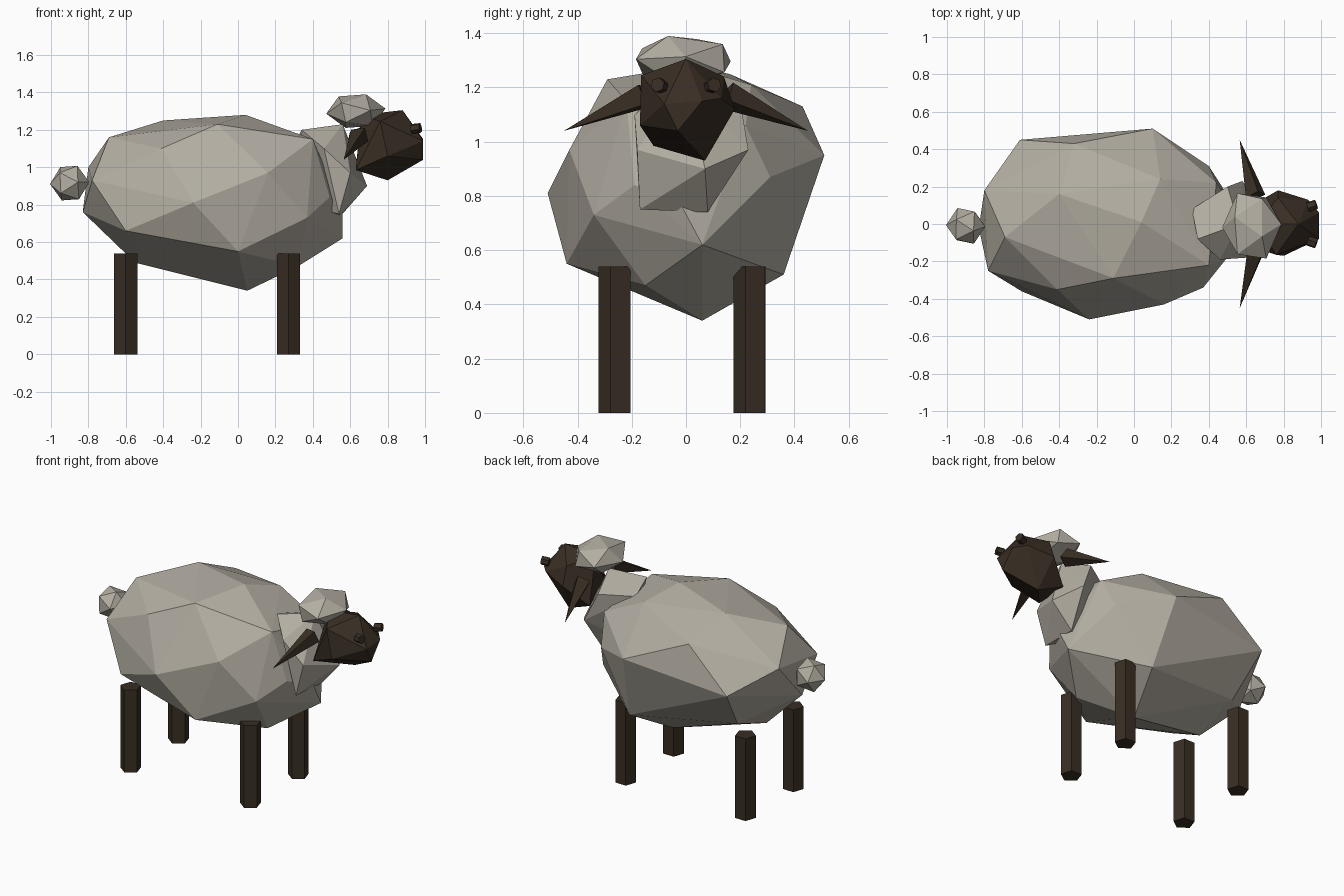
import bpy
import bmesh
import math
from mathutils import Vector, Euler, Matrix

default = bpy.data.objects.get("Cube")
if default:
    bpy.data.objects.remove(default, do_unlink=True)


def make_material(name, colour):
    mat = bpy.data.materials.new(name)
    mat.use_nodes = True
    mat.diffuse_color = colour
    mat.node_tree.nodes["Principled BSDF"].inputs["Base Color"].default_value = colour
    return mat


wool = make_material("grey wool", (0.45, 0.42, 0.36, 1))
hide = make_material("dark brown hide", (0.04, 0.027, 0.017, 1))


def finish(bm, name, material):
    bmesh.ops.recalc_face_normals(bm, faces=bm.faces[:])
    mesh = bpy.data.meshes.new(name)
    bm.to_mesh(mesh)
    bm.free()
    mesh.materials.append(material)
    obj = bpy.data.objects.new(name, mesh)
    bpy.context.collection.objects.link(obj)
    return obj


def faceted_lump(name, material, corners):
    """Chiselled solid stretched over a few corner points."""
    bm = bmesh.new()
    for corner in corners:
        bm.verts.new(corner)
    hull = bmesh.ops.convex_hull(bm, input=bm.verts[:])
    loose = {v for v in hull["geom_interior"] if isinstance(v, bmesh.types.BMVert)}
    bmesh.ops.delete(bm, geom=list(loose), context="VERTS")
    return finish(bm, name, material)


def tuft(name, centre, size, turn):
    """Twenty-sided ball of wool."""
    bm = bmesh.new()
    bmesh.ops.create_icosphere(bm, subdivisions=1, radius=1)
    bm.transform(Matrix.LocRotScale(None, Euler(turn), None))
    bm.transform(Matrix.LocRotScale(Vector(centre), None, Vector(size)))
    return finish(bm, name, wool)


def spike(name, material, start, end, radius, tip_radius, sides, spin=0):
    """Prism or cone running from start to end."""
    start, end = Vector(start), Vector(end)
    axis = end - start
    bm = bmesh.new()
    bmesh.ops.create_cone(bm, cap_ends=True, segments=sides, radius1=radius,
                          radius2=tip_radius, depth=axis.length)
    bm.transform(Matrix.Rotation(spin, 4, "Z"))
    facing = Vector((0, 0, 1)).rotation_difference(axis)
    bm.transform(Matrix.LocRotScale((start + end) / 2, facing, None))
    bmesh.ops.remove_doubles(bm, verts=bm.verts[:], dist=0.0005)
    return finish(bm, name, material)


# Fleece: back ridge, flanks, rump, chest and belly
back = [(-.69, -.07, 1.16), (-.4, .16, 1.25), (.04, .01, 1.28), (-.11, -.29, 1.23),
        (.14, .24, 1.21), (.4, -.22, 1.15), (.44, .22, 1.06)]
flanks = [(-.24, -.51, .81), (.1, .51, .95), (.16, -.43, .97), (0, -.44, .55),
          (-.6, -.36, .66), (-.41, -.35, 1.1), (-.61, .45, .87), (-.32, .43, 1.13)]
rump = [(-.78, -.25, .93), (-.83, -.02, .76), (-.8, .18, 1)]
chest = [(.4, .31, .87), (.37, -.34, .73), (.49, -.19, .84), (.56, -.02, .77), (.56, .06, .62)]
belly = [(.05, .06, .34), (.32, -.15, .47), (.16, .36, .51), (-.55, -.05, .49), (-.55, .25, .6)]
faceted_lump("body_fleece", wool, back + flanks + rump + chest + belly)

# Neck
faceted_lump("neck_fleece", wool, [
    (.34, -.08, 1.2), (.31, .08, 1.14), (.56, 0, 1.23), (.46, -.19, 1.1), (.5, .2, 1.15),
    (.6, -.18, .97), (.58, .23, .97), (.69, .07, .9), (.54, -.17, .75), (.55, .08, .74),
    (.4, 0, .78)])

# Head
faceted_lump("head", hide, [
    (.88, 0, 1.305), (.76, -.165, 1.245), (.77, .14, 1.24), (.99, .06, 1.15),
    (.99, -.08, 1.14), (.99, -.03, 1.04), (.8, .07, .93), (.63, -.12, .985), (.63, .1, 1),
    (.8, -.17, 1.06), (.77, .18, 1.12), (.93, .13, 1.16), (.66, 0, 1.28)])

# Wool cap and tail
tuft("wool_cap", (.63, -.01, 1.3), (.16, .2, .1), (.35, .3, .2))
tuft("tail", (-.9, -.01, .915), (.105, .105, .105), (.3, .4, .1))

# Ears and eyes, one on each side
for side, label in ((-1, "right"), (1, "left")):
    spike(label + "_ear", hide, (.65, side * .15, 1.17), (.565, side * .45, 1.04),
          .055, 0, 4, math.pi / 5)
    spike(label + "_eye", hide, (.93, side * .09, 1.205), (.975, side * .105, 1.21),
          .027, .027, 6)

# Legs: five-sided posts
for x, end_name in ((.27, "front"), (-.6, "back")):
    for y, label in ((-.257, "right"), (.24, "left")):
        spike(f"{end_name}_{label}_leg", hide, (x, y, 0), (x, y, .54),
              .065, .065, 5, math.radians(35))
